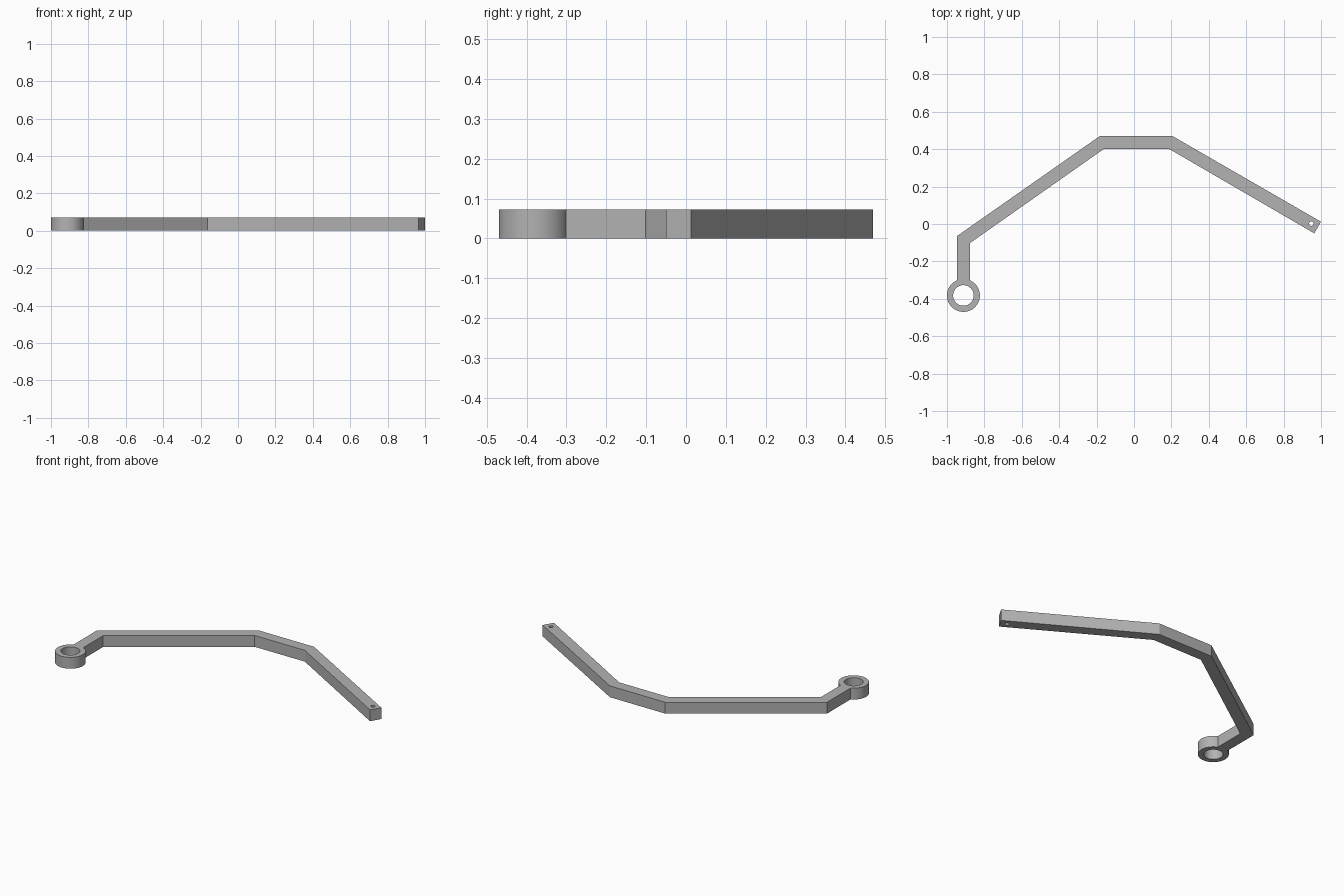
import bpy
import bmesh
import math

cube = bpy.data.objects.get("Cube")
if cube:
    bpy.data.objects.remove(cube, do_unlink=True)

HEIGHT = 0.072
RING = (-0.912, -0.382)
RING_R, BORE_R = 0.088, 0.055
HALF_W = 0.035

grey = bpy.data.materials.new("plain grey")
grey.use_nodes = True
colour = (0.45, 0.45, 0.45, 1)
grey.diffuse_color = colour
grey.node_tree.nodes["Principled BSDF"].inputs["Base Color"].default_value = colour


def arc(centre, radius, start, end, steps):
    """Points along an arc, both ends included."""
    return [(centre[0] + radius * math.cos(start + (end - start) * i / steps),
             centre[1] + radius * math.sin(start + (end - start) * i / steps))
            for i in range(steps + 1)]


def add_loop(curve, points):
    spline = curve.splines.new("POLY")
    spline.points.add(len(points) - 1)
    for p, (x, y) in zip(spline.points, points):
        p.co = (x, y, 0, 1)
    spline.use_cyclic_u = True


# Bent arm: outer edge out to the tip, inner edge back, then round the ring
outer_edge = [(-0.947, -0.065), (-0.183, 0.47), (0.206, 0.47), (1.0, 0.012)]
inner_edge = [(0.964, -0.05), (0.19, 0.40), (-0.163, 0.40), (-0.877, -0.102)]
gap = math.asin(HALF_W / RING_R)
ring_arc = arc(RING, RING_R, math.pi / 2 - gap, gap - 1.5 * math.pi, 64)

profile = bpy.data.curves.new("arm_profile", "CURVE")
profile.dimensions = "2D"
profile.fill_mode = "BOTH"
profile.extrude = HEIGHT / 2
add_loop(profile, outer_edge + inner_edge + ring_arc)

# Ring bore and small pin hole at the tip
add_loop(profile, arc(RING, BORE_R, 0, math.tau, 64)[:-1])
add_loop(profile, arc((0.948, 0.002), 0.012, 0, math.tau, 24)[:-1])

# Turn the profile into one welded solid
helper = bpy.data.objects.new("profile_helper", profile)
bpy.context.collection.objects.link(helper)
bpy.context.view_layer.update()
evaluated = helper.evaluated_get(bpy.context.evaluated_depsgraph_get())
mesh = bpy.data.meshes.new_from_object(evaluated)
bpy.data.objects.remove(helper, do_unlink=True)

bm = bmesh.new()
bm.from_mesh(mesh)
bmesh.ops.remove_doubles(bm, verts=bm.verts, dist=0.0002)
bmesh.ops.translate(bm, verts=bm.verts, vec=(0, 0, HEIGHT / 2))
bmesh.ops.recalc_face_normals(bm, faces=bm.faces)
bm.to_mesh(mesh)
bm.free()

mesh.materials.clear()
mesh.materials.append(grey)
arm = bpy.data.objects.new("bent_arm_with_ring", mesh)
bpy.context.collection.objects.link(arm)
bpy.ops.object.select_all(action="DESELECT")
arm.select_set(True)
bpy.context.view_layer.objects.active = arm
bpy.ops.object.shade_smooth_by_angle(angle=math.radians(25))
